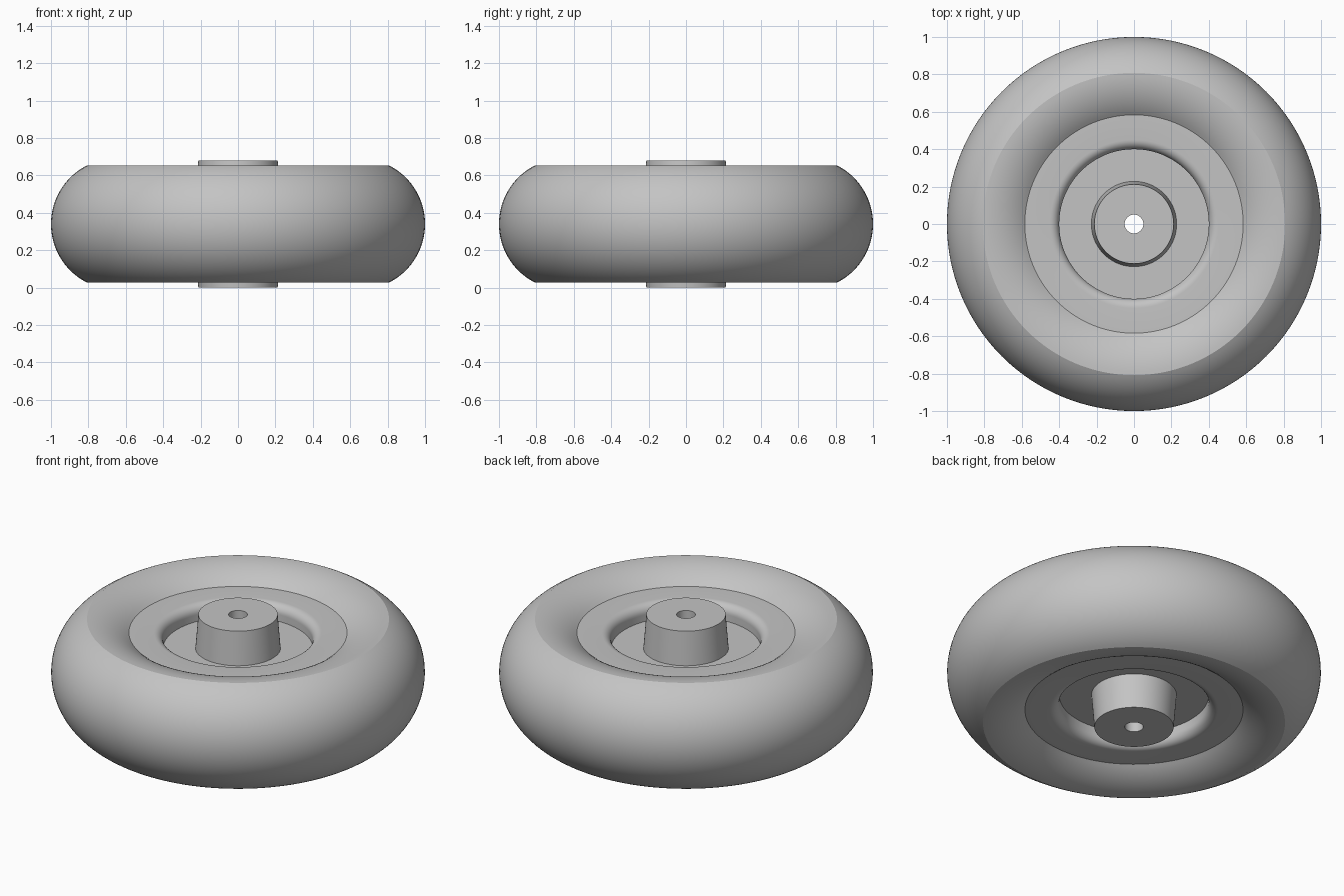
import bpy
import bmesh
import math

MID = 0.34        # height of the wheel's mid plane
STEPS = 128       # segments around the axle

cube = bpy.data.objects.get("Cube")
if cube:
    bpy.data.objects.remove(cube, do_unlink=True)

grey = bpy.data.materials.new("plain grey")
grey.use_nodes = True
grey.diffuse_color = (0.55, 0.55, 0.55, 1)
grey.node_tree.nodes["Principled BSDF"].inputs["Base Color"].default_value = grey.diffuse_color


def arc(cx, cz, radius, start, end, count):
    """Points (r, z) along an arc, angles in degrees."""
    angles = [math.radians(start + (end - start) * i / count) for i in range(count + 1)]
    return [(cx + radius * math.cos(a), cz + radius * math.sin(a)) for a in angles]


def lathe(name, upper):
    """Revolve a half profile, mirrored in the mid plane, into a closed ring."""
    lower = [(r, -z) for r, z in reversed(upper) if z > 1e-6]
    bm = bmesh.new()
    rings = []
    for r, z in upper + lower:
        rings.append([bm.verts.new((r * math.cos(t), r * math.sin(t), z + MID))
                      for t in (math.tau * k / STEPS for k in range(STEPS))])
    for a, b in zip(rings, rings[1:] + rings[:1]):
        for k in range(STEPS):
            n = (k + 1) % STEPS
            bm.faces.new((a[k], a[n], b[n], b[k]))
    bmesh.ops.recalc_face_normals(bm, faces=bm.faces)
    mesh = bpy.data.meshes.new(name)
    bm.to_mesh(mesh)
    bm.free()
    mesh.materials.append(grey)
    obj = bpy.data.objects.new(name, mesh)
    bpy.context.collection.objects.link(obj)
    bpy.ops.object.select_all(action='DESELECT')
    obj.select_set(True)
    bpy.context.view_layer.objects.active = obj
    bpy.ops.object.shade_smooth_by_angle(angle=math.radians(20))
    return obj


# Tyre: round tread, creased shoulder, sidewall curling down to the rim
tread = arc(0.649, 0, 0.351, 0, 63, 20)
shoulder_r, shoulder_z = tread[-1]
sidewall = arc(shoulder_r, shoulder_z - 0.357, 0.357, 90, 129, 12)
lathe("tyre", tread + sidewall[1:])

# Rim: flat ring with a rounded inner lip
rim_z = sidewall[-1][1]
lip = arc(0.45, rim_z - 0.05, 0.05, 90, 180, 8)
lathe("rim", [(sidewall[-1][0], rim_z)] + lip)

# Hub: web disc with a tapered boss on both sides and an axle bore
lathe("hub", [(0.4, 0.143), (0.228, 0.143), (0.212, MID), (0.05, MID)])
